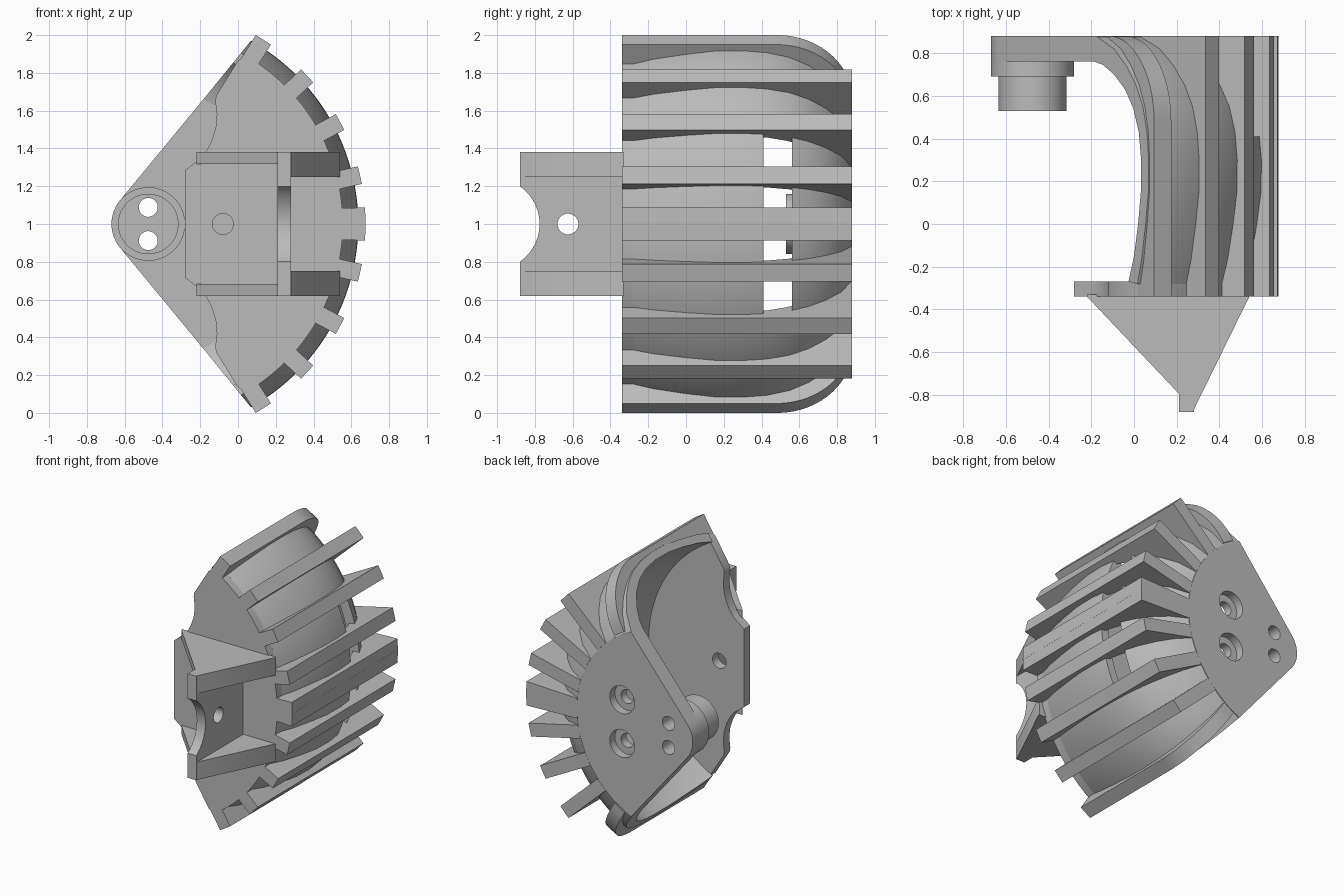
import bpy, bmesh
from math import radians, degrees, sin, cos, asin, hypot
from mathutils import Vector, Matrix

if "Cube" in bpy.data.objects:
    bpy.data.objects.remove(bpy.data.objects["Cube"])

AX, AZ = -0.475, 1.0          # pivot axis, runs along y
HUB = 0.195                   # hub radius
CUT = 50.9                    # slope of the two straight sides
FRONT, BACK = -0.34, 0.88

grey = bpy.data.materials.new("plain_grey")
grey.use_nodes = True
grey.diffuse_color = (0.5, 0.5, 0.5, 1)
grey.node_tree.nodes["Principled BSDF"].inputs["Base Color"].default_value = (0.5, 0.5, 0.5, 1)


def polar(r, a):
    return AX + r * cos(radians(a)), AZ + r * sin(radians(a))


def arc(r, a0, a1, n):
    return [polar(r, a0 + (a1 - a0) * i / n) for i in range(n + 1)]


def side_angle(r):
    """Angle at which radius r meets the straight side."""
    return CUT + degrees(asin(min(1, 0.19 / r)))


def loft(name, rings):
    """Join equal rings of points into a closed solid."""
    bm = bmesh.new()
    rows = [[bm.verts.new(p) for p in ring] for ring in rings]
    n = len(rows[0])
    for a, b in zip(rows, rows[1:]):
        for i in range(n):
            j = (i + 1) % n
            bm.faces.new((a[i], a[j], b[j], b[i]))
    bm.faces.new(rows[0][::-1])
    bm.faces.new(rows[-1])
    bmesh.ops.recalc_face_normals(bm, faces=bm.faces)
    mesh = bpy.data.meshes.new(name)
    bm.to_mesh(mesh)
    bm.free()
    mesh.materials.append(grey)
    ob = bpy.data.objects.new(name, mesh)
    bpy.context.collection.objects.link(ob)
    return ob


def prism(name, pts, lo, hi, axis="y"):
    """Extrude a 2D outline along an axis."""
    place = {"x": lambda p, d: (d, p[0], p[1]),
             "y": lambda p, d: (p[0], d, p[1]),
             "z": lambda p, d: (p[0], p[1], d)}[axis]
    return loft(name, [[place(p, d) for p in pts] for d in (lo, hi)])


def disc(name, c, r, lo, hi, axis="y"):
    pts = [(c[0] + r * cos(radians(a)), c[1] + r * sin(radians(a))) for a in range(0, 360, 8)]
    return prism(name, pts, lo, hi, axis)


def sweep(name, profile, limit, n=48):
    """Turn an (r, y) profile about the pivot axis, up to limit(r) each way."""
    rings = []
    for i in range(n + 1):
        t = 2 * i / n - 1
        ring = []
        for r, y in profile:
            x, z = polar(r, t * limit(r))
            ring.append((x, y, z))
        rings.append(ring)
    return loft(name, rings)


def cut(ob, cutters):
    for c in cutters:
        c.hide_render = True
        m = ob.modifiers.new("cut", "BOOLEAN")
        m.operation, m.solver, m.object = "DIFFERENCE", "EXACT", c
    bpy.context.view_layer.update()
    dg = bpy.context.evaluated_depsgraph_get()
    mesh = bpy.data.meshes.new_from_object(ob.evaluated_get(dg))
    ob.modifiers.clear()
    ob.data = mesh
    for c in cutters:
        bpy.data.objects.remove(c)


parts = []

# Barrel shell with a window behind the middle fins
inner = [(0.965, -0.27), (1.005, -0.15), (1.035, 0), (1.055, 0.15), (1.057, 0.3), (1.04, 0.43),
         (1.0, 0.54), (0.94, 0.63), (0.86, 0.7), (0.78, 0.745), (0.72, 0.76)]
outer = [(1.03, -0.28), (1.06, -0.17), (1.09, 0), (1.11, 0.15), (1.112, 0.3), (1.1, 0.43),
         (1.07, 0.55), (1.02, 0.65), (0.95, 0.74), (0.86, 0.82), (0.73, BACK)]
shell = sweep("barrel_shell", inner + outer[::-1], side_angle)
cut(shell, [sweep("window_cutter", [(0.85, 0.41), (0.85, 0.56), (1.25, 0.56), (1.25, 0.41)],
                  lambda r: 28, 24)])
parts.append(shell)

# Cooling fins, mirrored top and bottom; the outermost pair has a rounded back corner
RIM, HALF = 1.15, 0.0475
root = [(r + 0.025, y) for r, y in inner[::-1]] + [(0.99, FRONT)]
round_corner = [(RIM - 0.4 + 0.4 * cos(radians(a)), 0.48 + 0.4 * sin(radians(a)))
                for a in range(0, 91, 6)]
for k in range(5):
    corner = round_corner if k == 0 else [(RIM, BACK), (0.74, BACK)]
    profile = [(RIM, FRONT)] + corner + root
    for side, label in ((1, "upper"), (-1, "lower")):
        turn = Matrix.Rotation(-radians(side * (58 - 15 * k)), 3, "Y")
        rings = [[turn @ Vector((r, y, h)) + Vector((AX, 0, AZ)) for r, y in profile]
                 for h in (-HALF, HALF)]
        parts.append(loft(f"{label}_fin_{k + 1}", rings))

# Back plate with two counterbored bolt holes
wide = side_angle(0.74)
outline = arc(0.74, -wide, wide, 32) + arc(HUB, CUT + 90, 270 - CUT, 16)
back_plate = prism("back_plate", outline, 0.76, BACK)


def pin_holes():
    return [disc("pin_cutter", (AX, AZ + s * 0.088), 0.05, 0.4, 1) for s in (1, -1)]


bores = []
for s in (1, -1):
    spot = (-0.1, AZ + s * 0.16)
    bores += [disc("bolt_cutter", spot, 0.05, 0.6, 1), disc("bore_cutter", spot, 0.1, 0.82, 1)]
cut(back_plate, pin_holes() + bores)
parts.append(back_plate)

# Stepped pivot boss
for name, r, lo, hi in (("boss_flange", HUB, 0.69, 0.77), ("boss_pin", 0.16, 0.53, 0.7)):
    boss = disc(name, (AX, AZ), r, lo, hi)
    cut(boss, pin_holes())
    parts.append(boss)

# Front plate with a scalloped inner edge
edge = [(0.0, 0.865), (-0.115, 0.68), (-0.12, 0.65), (-0.112, 0.58), (-0.118, 0.51),
        (-0.14, 0.44), (-0.165, 0.39), (-0.2, 0.345), (-0.28, 0.285)]
rim = arc(1.03, -60, 60, 48)
front_plate = prism("front_plate", rim + [(x, AZ + h) for x, h in edge]
                    + [(x, AZ - h) for x, h in edge[::-1]], FRONT, -0.27)
cut(front_plate, [disc("front_hole_cutter", (-0.08, AZ), 0.055, -0.5, 0)])
parts.append(front_plate)

# Mounting bracket: notched web with gussets on both sides
web = prism("bracket_web", [(-0.88, 0.62), (FRONT + 0.01, 0.62), (FRONT + 0.01, 1.38), (-0.88, 1.38)],
            0.21, 0.28, "x")
cut(web, [disc("notch_cutter", (-1.018, AZ), 0.243, 0, 0.5, "x"),
          disc("web_hole_cutter", (-0.625, AZ), 0.055, 0, 0.5, "x")])
parts.append(web)
base = FRONT + 0.01
for s, label in ((1, "upper"), (-1, "lower")):
    wide_tri = [(0.275, -0.88), (0.54, FRONT), (0.54, base), (0.275, base)]
    thin_tri = [(0.215, -0.8), (0.215, base), (-0.22, base), (-0.22, FRONT)]
    parts.append(prism(f"{label}_wide_gusset", wide_tri, AZ + s * 0.25, AZ + s * 0.38, "z"))
    parts.append(prism(f"{label}_thin_gusset", thin_tri, AZ + s * 0.318, AZ + s * 0.38, "z"))

# Smooth the curved surfaces, keep the edges sharp
bpy.ops.object.select_all(action="DESELECT")
for ob in parts:
    ob.select_set(True)
bpy.context.view_layer.objects.active = shell
bpy.ops.object.shade_smooth_by_angle(angle=radians(30))
